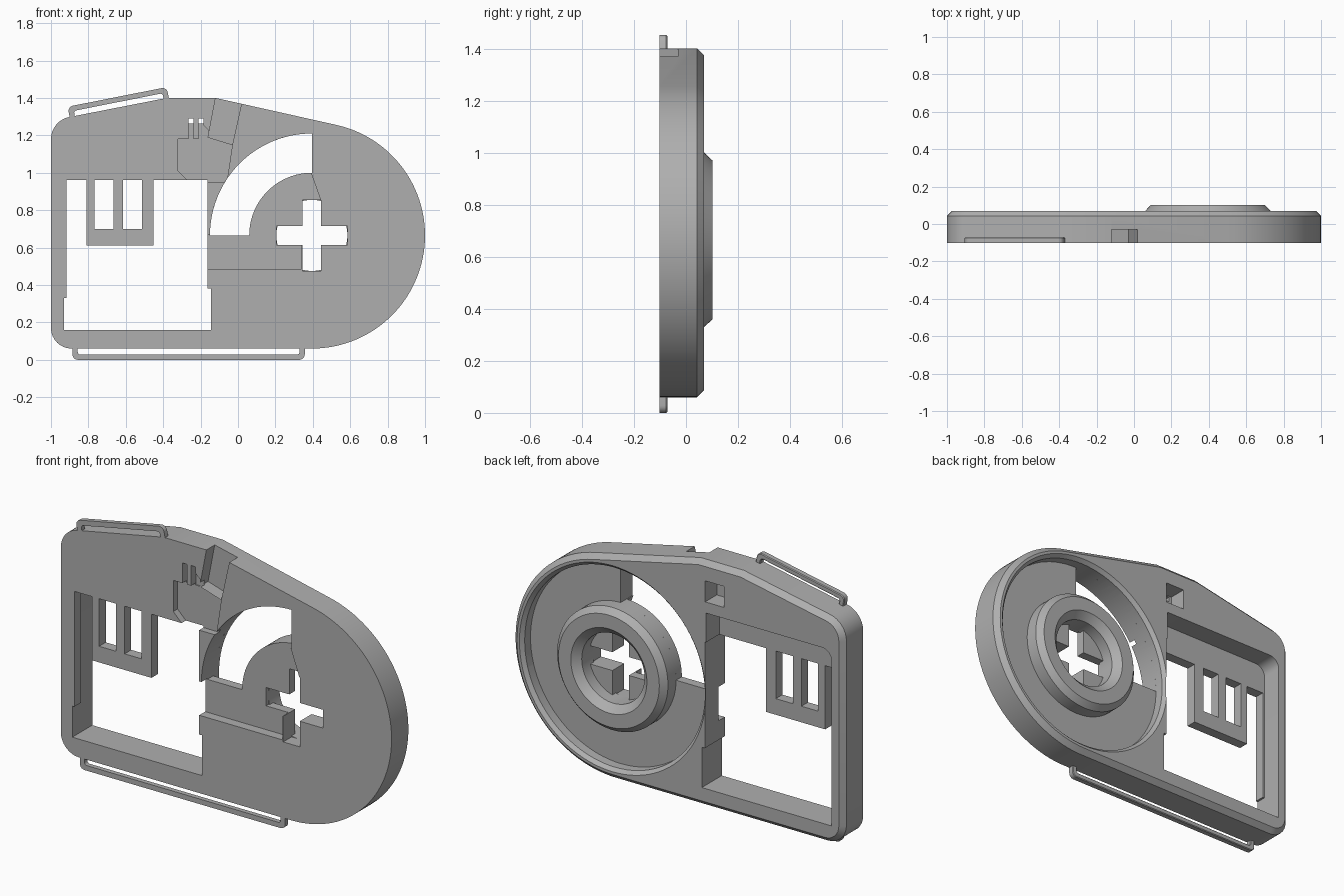
import bpy, bmesh, math

if "Cube" in bpy.data.objects:
    bpy.data.objects.remove(bpy.data.objects["Cube"])

FRONT, RIM, BACK = -0.102, 0.07, 0.102
CX, CZ = 0.395, 0.665          # centre of the round end
R_WELL, R_BOSS, R_HOLE = 0.545, 0.335, 0.19
THIN = -0.045                  # back of the thin front skin

grey = bpy.data.materials.new("plain grey")
grey.use_nodes = True
grey.diffuse_color = (0.43, 0.43, 0.43, 1)
grey.node_tree.nodes["Principled BSDF"].inputs["Base Color"].default_value = (0.43, 0.43, 0.43, 1)


def arc(cx, cz, r, a0, a1, n):
    """Points on an arc, angles in degrees."""
    angles = [math.radians(a0 + (a1 - a0) * i / n) for i in range(n + 1)]
    return [(cx + r * math.cos(a), cz + r * math.sin(a)) for a in angles]


def finish(name, bm):
    bmesh.ops.recalc_face_normals(bm, faces=bm.faces)
    mesh = bpy.data.meshes.new(name)
    bm.to_mesh(mesh)
    bm.free()
    obj = bpy.data.objects.new(name, mesh)
    bpy.context.collection.objects.link(obj)
    mesh.materials.append(grey)
    return obj


def prism(name, points, y0, y1, chamfer=0):
    """Outline in x and z, extruded along y, with an optional back chamfer."""
    bm = bmesh.new()
    face = bm.faces.new([bm.verts.new((x, y0, z)) for x, z in points])
    new = bmesh.ops.extrude_face_region(bm, geom=[face])["geom"]
    bmesh.ops.translate(bm, vec=(0, y1 - y0, 0),
                        verts=[v for v in new if isinstance(v, bmesh.types.BMVert)])
    bmesh.ops.recalc_face_normals(bm, faces=bm.faces)
    if chamfer:
        top = [f for f in bm.faces if f.normal.y > 0.9]
        bmesh.ops.inset_region(bm, faces=top, thickness=chamfer, depth=chamfer,
                               use_even_offset=True)
    return finish(name, bm)


def lathe(name, profile, steps=96):
    """Closed profile of (radius, y) turned around the round end's axis."""
    bm = bmesh.new()
    rings = []
    for i in range(steps):
        a = 2 * math.pi * i / steps
        rings.append([bm.verts.new((CX + r * math.cos(a), y, CZ + r * math.sin(a)))
                      for r, y in profile])
    n = len(profile)
    for i in range(steps):
        p, q = rings[i], rings[(i + 1) % steps]
        for j in range(n):
            k = (j + 1) % n
            bm.faces.new((p[j], p[k], q[k], q[j]))
    return finish(name, bm)


def rect(x0, x1, z0, z1):
    return [(x0, z0), (x1, z0), (x1, z1), (x0, z1)]


def cut(obj, points, y0, y1):
    cut_with(obj, prism("cutter", points, y0, y1))


def cut_with(obj, cutter):
    mod = obj.modifiers.new("cut", "BOOLEAN")
    mod.operation, mod.solver, mod.object = "DIFFERENCE", "EXACT", cutter
    bpy.context.view_layer.objects.active = obj
    bpy.ops.object.modifier_apply(modifier=mod.name)
    bpy.data.objects.remove(cutter)


# Body: one end round, the other a rounded rectangle, chamfered at the back
outline = (arc(CX, CZ, 0.605, -90, 78, 56) + [(-0.12, 1.4), (-0.38, 1.4)]
           + arc(-0.88, 1.18, 0.12, 101, 180, 8) + arc(-0.89, 0.17, 0.11, 180, 270, 8))
body = prism("body", outline, FRONT, RIM - 0.027, 0.027)

# Round well in the back, flared at its rim
disc = prism("cutter", arc(CX, CZ, R_WELL, 0, 356.25, 95), 0, 0.2)
cut_with(body, disc)
flare = prism("cutter", arc(CX, CZ, 0.535, 0, 356.25, 95), 0.04, 0.08)
for v in flare.data.vertices:
    if v.co.y > 0.06:
        v.co.x = CX + (v.co.x - CX) * 1.07
        v.co.z = CZ + (v.co.z - CZ) * 1.07
cut_with(body, flare)

# Quarter-ring window and the shallow recess on the front beside it
cut(body, arc(CX, CZ, R_WELL, 90, 180, 32) + arc(CX, CZ, R_BOSS, 180, 90, 28), -0.3, 0.02)
cut(body, [(-0.18, 0.485), (0.34, 0.485), (0.34, 0.67), (0.44, 0.67), (0.44, 0.86),
           (0.39, 1.0), (0.1, 1.0), (-0.145, 0.67), (-0.18, 0.67)], -0.3, -0.05)

# Cross-shaped hole
cut(body, rect(CX - 0.05, CX + 0.05, CZ - R_HOLE, CZ + R_HOLE), -0.3, 0.03)
cut(body, rect(CX - R_HOLE, CX + R_HOLE, CZ - 0.05, CZ + 0.05), -0.3, 0.03)

# Rectangular window, and the wider pocket behind its upper edge
cut(body, [(-0.93, 0.16), (-0.145, 0.16), (-0.145, 0.38), (-0.163, 0.38), (-0.163, 0.96),
           (-0.918, 0.96), (-0.918, 0.33), (-0.93, 0.33)], -0.3, 0.3)
cut(body, [(-0.93, 0.3), (-0.17, 0.3), (-0.17, 1.12)]
    + arc(-0.87, 1.06, 0.06, 90, 180, 6), THIN, 0.3)

# Stepped channel and latch recess on the front
cut(body, [(-0.16, 1.19), (-0.03, 1.15), (0.03, 1.42), (-0.116, 1.42)], -0.3, -0.03)
cut(body, [(-0.27, 0.95), (-0.06, 0.95), (-0.03, 1.15), (-0.16, 1.19), (-0.2, 1.18),
           (-0.32, 1.18), (-0.32, 1.01), (-0.27, 0.96)], -0.3, -0.065)
cut(body, [(-0.2, 1.17), (-0.15, 1.19), (-0.16, 1.23), (-0.2, 1.27)], -0.3, -0.065)

# Pocket in the back with two slots leading into it
cut(body, rect(-0.28, -0.165, 1.18, 1.295), -0.03, 0.3)
for x in (-0.265, -0.212):
    cut(body, rect(x, x + 0.027, 1.17, 1.29), -0.3, -0.06)
    cut(body, rect(x, x + 0.027, 1.262, 1.29), -0.3, 0)

# Raised hub ring on the back
hub = lathe("hub_ring", [(R_HOLE, -0.03), (R_BOSS, -0.03), (R_BOSS, RIM), (0.305, BACK),
                         (0.23, BACK), (R_HOLE, 0.065)])

# Slotted tab hanging into the window
tab = prism("slotted_tab", rect(-0.81, -0.452, 0.612, 0.96), FRONT, THIN)
for x in (-0.768, -0.614):
    cut(tab, rect(x, x + 0.102, 0.7, 1.0), -0.3, 0.3)


def strap_loop(name, start, end, height):
    """Flat bail standing off the edge that runs from start to end."""
    dx, dz = end[0] - start[0], end[1] - start[1]
    length = math.hypot(dx, dz)
    ux, uz = dx / length, dz / length

    def path(inset, r, base):
        top = height - inset
        pts = ([(inset, base)] + arc(inset + r, top - r, r, 180, 90, 5)
               + arc(length - inset - r, top - r, r, 90, 0, 5) + [(length - inset, base)])
        return [(start[0] + s * ux - t * uz, start[1] + s * uz + t * ux) for s, t in pts]

    return prism(name, path(0, 0.028, -0.012) + path(0.028, 0.014, -0.012)[::-1],
                 FRONT, -0.076, 0.004)


loops = [strap_loop("bottom_strap_loop", (0.357, 0.062), (-0.885, 0.062), 0.062),
         strap_loop("top_strap_loop", (-0.9, 1.297), (-0.37, 1.402), 0.057)]

# Smooth the curves, keep the edges sharp
bpy.ops.object.select_all(action="DESELECT")
for obj in [body, hub, tab] + loops:
    obj.select_set(True)
bpy.context.view_layer.objects.active = body
bpy.ops.object.shade_smooth_by_angle(angle=math.radians(25))
